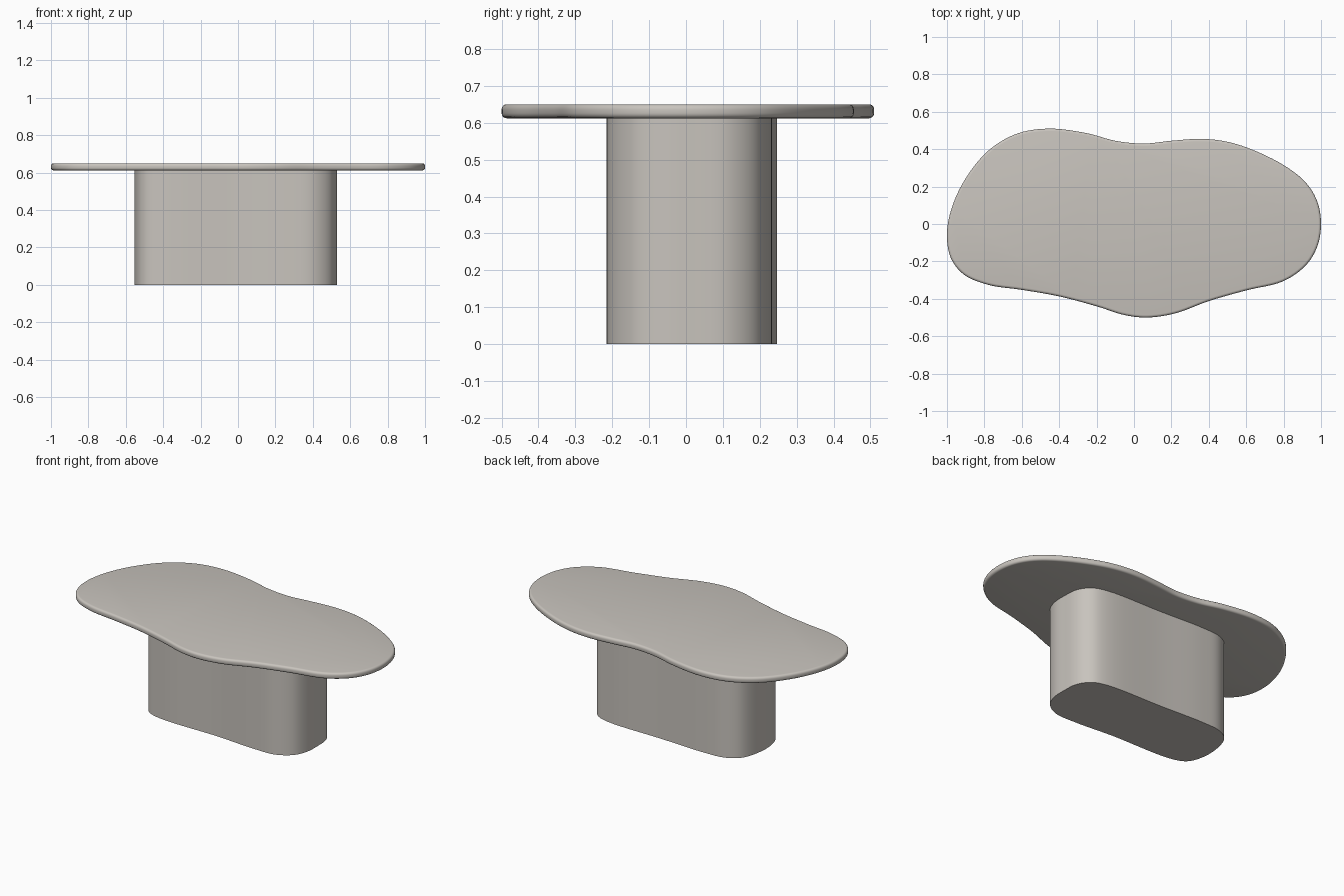
import bpy, bmesh
from mathutils import Vector

if "Cube" in bpy.data.objects:
    bpy.data.objects.remove(bpy.data.objects["Cube"])


def material(name, rgb):
    m = bpy.data.materials.new(name)
    m.diffuse_color = (*rgb, 1)
    m.use_nodes = True
    m.node_tree.nodes["Principled BSDF"].inputs["Base Color"].default_value = m.diffuse_color
    return m


def smooth_loop(pts, steps):
    """Closed Catmull-Rom curve through the given points (centripetal spacing)."""
    p = [Vector(q) for q in pts]
    n, out = len(p), []
    for i in range(n):
        a, b, c, d = (p[(i + k) % n] for k in (-1, 0, 1, 2))
        t1 = (b - a).length ** .5
        t2 = t1 + (c - b).length ** .5
        t3 = t2 + (d - c).length ** .5
        for s in range(steps):
            t = t1 + (t2 - t1) * s / steps
            a1 = a * ((t1 - t) / t1) + b * (t / t1)
            a2 = b * ((t2 - t) / (t2 - t1)) + c * ((t - t1) / (t2 - t1))
            a3 = c * ((t3 - t) / (t3 - t2)) + d * ((t - t2) / (t3 - t2))
            b1 = a1 * ((t2 - t) / t2) + a2 * (t / t2)
            b2 = a2 * ((t3 - t) / (t3 - t1)) + a3 * ((t - t1) / (t3 - t1))
            out.append(b1 * ((t2 - t) / (t2 - t1)) + b2 * ((t - t1) / (t2 - t1)))
    return out


def slab(name, outline, z0, z1, mat, bevel=0, steps=6):
    bm = bmesh.new()
    face = bm.faces.new([bm.verts.new((v.x, v.y, z0)) for v in smooth_loop(outline, steps)])
    ext = bmesh.ops.extrude_face_region(bm, geom=[face])
    for v in ext["geom"]:
        if isinstance(v, bmesh.types.BMVert):
            v.co.z = z1
    bmesh.ops.recalc_face_normals(bm, faces=bm.faces)
    if bevel:
        rim = [e for e in bm.edges if abs(e.verts[0].co.z - e.verts[1].co.z) < 1e-6]
        bmesh.ops.bevel(bm, geom=rim, offset=bevel, segments=4, profile=0.5, affect='EDGES')
    me = bpy.data.meshes.new(name)
    bm.to_mesh(me)
    bm.free()
    me.materials.append(mat)
    ob = bpy.data.objects.new(name, me)
    bpy.context.collection.objects.link(ob)
    bpy.ops.object.select_all(action='DESELECT')
    ob.select_set(True)
    bpy.context.view_layer.objects.active = ob
    bpy.ops.object.shade_smooth_by_angle(angle=0.6)
    return ob


stone = material("warm_grey_stone", (0.58, 0.55, 0.51))

# Wavy table top
top_outline = [
    (1.0, 0.0), (.98, .12), (.92, .22), (.80, .315), (.60, .41), (.47, .445),
    (.35, .455), (.2, .445), (.05, .43), (-.1, .445), (-.25, .485), (-.45, .51),
    (-.62, .485), (-.77, .40), (-.89, .26), (-.97, .10), (-1.0, -.05),
    (-.98, -.18), (-.91, -.27), (-.78, -.325), (-.6, -.352), (-.4, -.387),
    (-.2, -.44), (-.05, -.487), (.07, -.50), (.22, -.478), (.4, -.412),
    (.6, -.355), (.8, -.305), (.92, -.22), (.98, -.12)]
slab("table_top", top_outline, .612, .65, stone, bevel=.014)

# Rounded pedestal
base_outline = [
    (.53, .02), (.52, .12), (.47, .19), (.38, .222), (0, .235), (-.3, .247),
    (-.43, .235), (-.51, .18), (-.55, .05), (-.545, -.07), (-.51, -.145),
    (-.42, -.182), (0, -.195), (.25, -.213), (.4, -.207), (.49, -.15), (.525, -.07)]
slab("pedestal", base_outline, 0, .613, stone)
